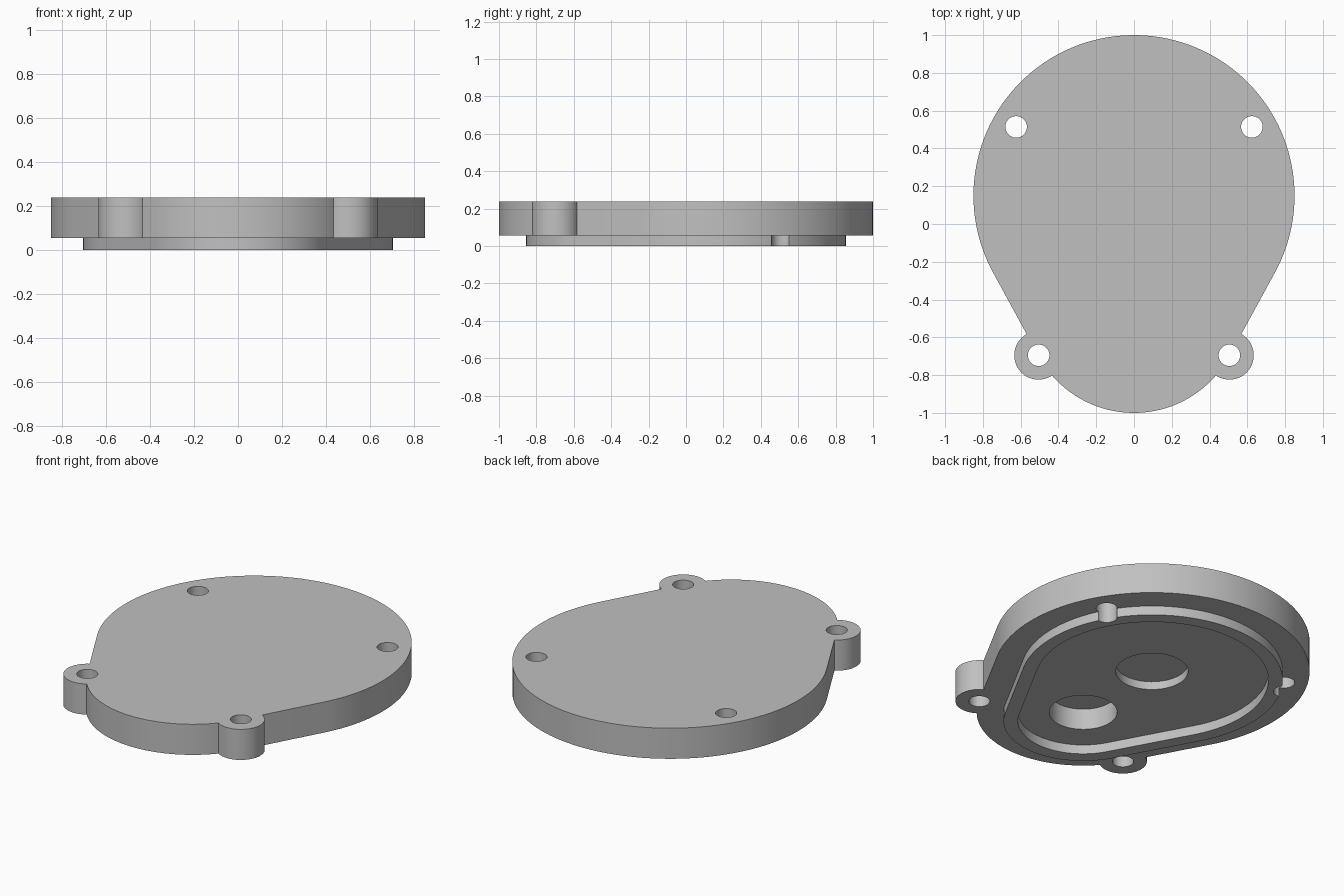
import bpy, bmesh, math

if "Cube" in bpy.data.objects:
    bpy.data.objects.remove(bpy.data.objects["Cube"])

BIG_Y, SMALL_Y = 0.15, -0.426      # centres of the two end arcs
BIG_R, SMALL_R = 0.85, 0.574
SEAT, TOP = 0.055, 0.237           # underside of the plate, top of the plate

grey = bpy.data.materials.new("grey")
grey.diffuse_color = (0.53, 0.53, 0.53, 1)
grey.use_nodes = True
grey.node_tree.nodes["Principled BSDF"].inputs["Base Color"].default_value = grey.diffuse_color


def prism(name, points, z0, z1):
    """Closed prism over a counter-clockwise outline."""
    bm = bmesh.new()
    face = bm.faces.new([bm.verts.new((x, y, z0)) for x, y in points])
    side = bmesh.ops.extrude_face_region(bm, geom=[face])
    verts = [v for v in side["geom"] if isinstance(v, bmesh.types.BMVert)]
    bmesh.ops.translate(bm, verts=verts, vec=(0, 0, z1 - z0))
    bmesh.ops.recalc_face_normals(bm, faces=bm.faces[:])
    mesh = bpy.data.meshes.new(name)
    bm.to_mesh(mesh)
    bm.free()
    mesh.materials.append(grey)
    obj = bpy.data.objects.new(name, mesh)
    bpy.context.collection.objects.link(obj)
    return obj


def arc(cy, r, a0, a1, n):
    return [(r * math.cos(a0 + (a1 - a0) * i / n),
             cy + r * math.sin(a0 + (a1 - a0) * i / n)) for i in range(n + 1)]


def egg(inset):
    """Two arcs joined by tangent lines, moved inward by inset."""
    t = math.asin((BIG_R - SMALL_R) / (BIG_Y - SMALL_Y))
    return (arc(BIG_Y, BIG_R - inset, -t, math.pi + t, 96)
            + arc(SMALL_Y, SMALL_R - inset, math.pi + t, 2 * math.pi - t, 56))


def disc(x, y, r, n=48):
    return [(x + r * math.cos(2 * math.pi * i / n),
             y + r * math.sin(2 * math.pi * i / n)) for i in range(n)]


def combine(target, tool, operation):
    mod = target.modifiers.new(operation, 'BOOLEAN')
    mod.operation, mod.solver, mod.object = operation, 'EXACT', tool
    bpy.context.view_layer.objects.active = target
    bpy.ops.object.modifier_apply(modifier=mod.name)
    bpy.data.objects.remove(tool)


# Main plate with its locating lip and two screw ears
cover = prism("cover_plate", egg(0), SEAT, TOP)
combine(cover, prism("lip", egg(0.145), 0, 0.12), 'UNION')
for s in (-1, 1):
    combine(cover, prism("ear", disc(s * 0.505, -0.695, 0.129), SEAT, TOP), 'UNION')

# Hollow inside the lip, then a shallow and a deep round pocket
combine(cover, prism("hollow", egg(0.222), -0.1, SEAT), 'DIFFERENCE')
combine(cover, prism("shallow_pocket", disc(0, BIG_Y, 0.195, 64), -0.1, 0.103), 'DIFFERENCE')
combine(cover, prism("deep_pocket", disc(0, SMALL_Y, 0.183, 64), -0.1, 0.18), 'DIFFERENCE')

# Four through holes; the rear pair also notches the lip
for s in (-1, 1):
    for x, y in ((0.505, -0.695), (0.624, 0.514)):
        combine(cover, prism("hole", disc(s * x, y, 0.057, 40), -0.1, 0.4), 'DIFFERENCE')

# Smooth round walls with crisp edges
bpy.ops.object.select_all(action='DESELECT')
cover.select_set(True)
bpy.context.view_layer.objects.active = cover
bpy.ops.object.shade_smooth_by_angle(angle=math.radians(30))
